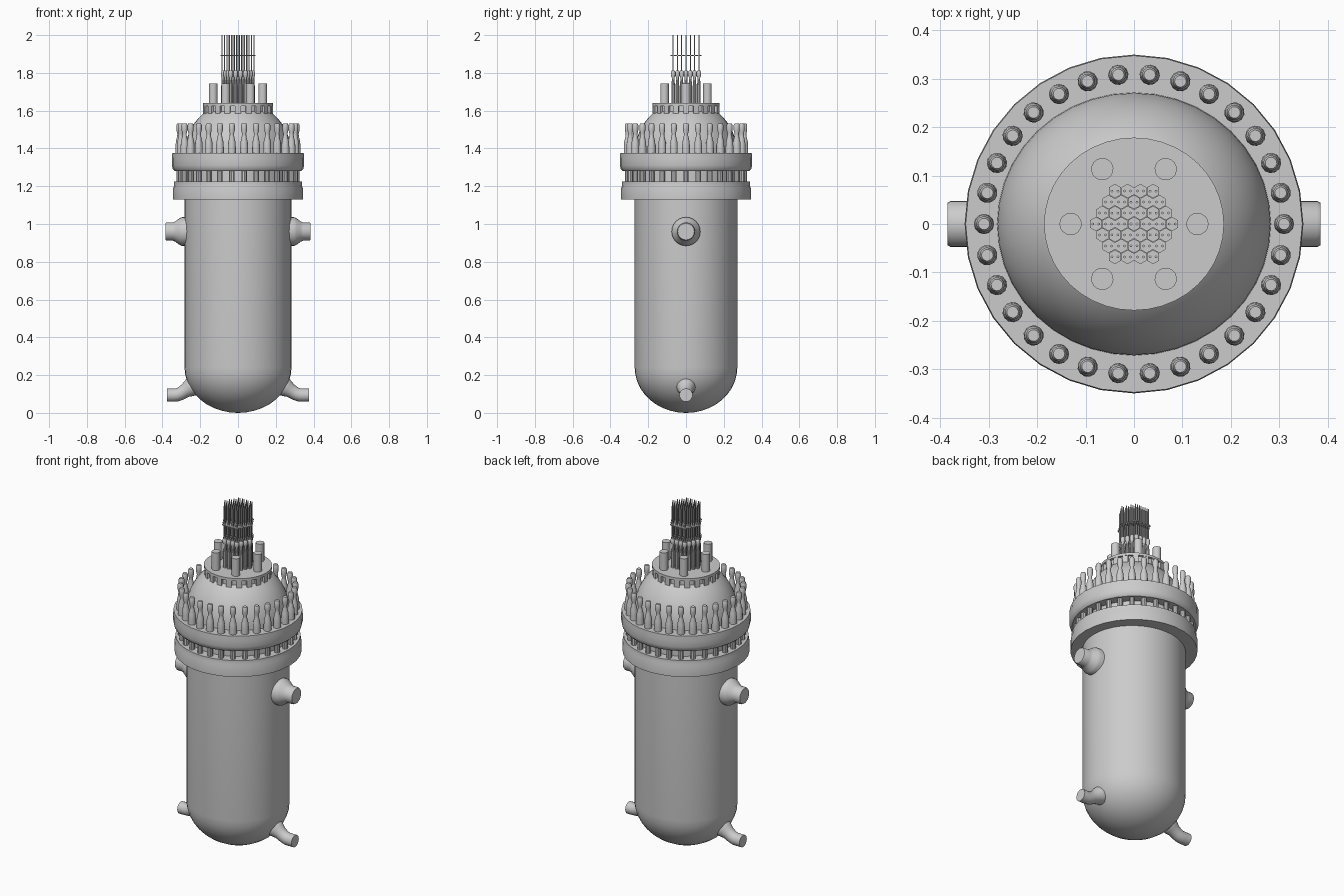
import bpy, bmesh, math
from mathutils import Matrix, Vector

if "Cube" in bpy.data.objects:
    bpy.data.objects.remove(bpy.data.objects["Cube"])

T = Matrix.Translation


def finish(name, bm, angle=35):
    bmesh.ops.recalc_face_normals(bm, faces=bm.faces)
    me = bpy.data.meshes.new(name)
    bm.to_mesh(me)
    bm.free()
    for p in me.polygons:
        p.use_smooth = True
    me.set_sharp_from_angle(angle=math.radians(angle))
    ob = bpy.data.objects.new(name, me)
    bpy.context.collection.objects.link(ob)
    return ob


def skin(bm, rings):
    n = len(rings[0])
    for a, b in zip(rings, rings[1:]):
        for i in range(n):
            j = (i + 1) % n
            bm.faces.new((a[i], a[j], b[j], b[i]))
    bm.faces.new(rings[0][::-1])
    bm.faces.new(rings[-1])


def lathe(name, profile, sides=32, places=(Matrix(),), phase=0.0, angle=35):
    """Closed turned shape from (radius, z) points, copied to every place."""
    bm = bmesh.new()
    for m in places:
        rings = []
        for r, z in profile:
            ring = []
            for i in range(sides):
                a = phase + math.tau * i / sides
                ring.append(bm.verts.new(m @ Vector((r * math.cos(a), r * math.sin(a), z))))
            rings.append(ring)
        skin(bm, rings)
    return finish(name, bm, angle)


def around(count, radius):
    return [Matrix.Rotation(math.tau * i / count, 4, 'Z') @ T((radius, 0, 0)) for i in range(count)]


OVAL = [Matrix.Diagonal((1, 0.96, 1, 1))]

# pressure vessel with domed bottom
R = 0.283
bottom = [(max(R * math.sin(t), 0.002), 0.24 - 0.24 * math.cos(t))
          for t in [math.pi / 2 * i / 10 for i in range(11)]]
lathe("vessel_body", bottom + [(R, 1.14)], 40, OVAL)

# flanges and the neck between them
lathe("lower_flange", [(0.27, 1.13), (0.343, 1.13), (0.343, 1.19), (0.338, 1.205),
                       (0.338, 1.225), (0.27, 1.225)], 32)
lathe("flange_neck", [(0.283, 1.22), (0.283, 1.285)], 32)
lathe("upper_flange", [(0.27, 1.28), (0.335, 1.28), (0.345, 1.29), (0.35, 1.31),
                       (0.35, 1.345), (0.348, 1.375), (0.27, 1.375)], 32)

# closure head dome
dome = [(R * math.cos(t), 1.37 + R * math.sin(t)) for t in [math.radians(6 * i) for i in range(10)]]
lathe("head_dome", dome, 40, OVAL)

# studs with bottle-shaped nuts
lathe("stud_shanks", [(0.015, 1.215), (0.015, 1.29)], 10, around(30, 0.31))
lathe("stud_nuts", [(0.021, 1.37), (0.021, 1.405), (0.019, 1.435), (0.012, 1.465),
                    (0.011, 1.478), (0.016, 1.497), (0.016, 1.523), (0.012, 1.533)],
      12, around(30, 0.31))

# slotted top platform
lathe("platform_core", [(0.172, 1.56), (0.172, 1.63)], 40, OVAL)
lathe("platform_rim", [(0.186, 1.625), (0.186, 1.64)], 40, OVAL)
bm = bmesh.new()
for m in around(20, 0.172):
    bmesh.ops.create_cube(bm, size=1, matrix=OVAL[0] @ m @ T((0, 0, 1.595)) @ Matrix.Diagonal((0.024, 0.03, 0.07, 1)))
finish("platform_blocks", bm)

# six instrument columns
lathe("instrument_columns", [(0.023, 1.63), (0.023, 1.745)], 16, around(6, 0.131))

# hexagonal cluster of rod drives
cells = []
for row in range(-3, 4):
    n = 7 - abs(row)
    for i in range(n):
        cells.append(T(((i - (n - 1) / 2) * 0.0262, row * 0.0227, 0)))
lathe("drive_tubes", [(0.0105, 1.63), (0.0105, 1.73), (0.0075, 1.76), (0.0075, 1.775),
                      (0.012, 1.785), (0.012, 1.805), (0.008, 1.812)], 10, cells)
lathe("hex_spacers", [(0.0148, 1.890), (0.0148, 1.896)], 6, cells, math.pi / 6)
rods = [c @ T((s * 0.0062, 0, 0)) for c in cells for s in (-1, 1)]
lathe("control_rods", [(0.0028, 1.80), (0.0028, 2.0)], 8, rods)

# upper nozzles, turned about x
prof = [(0.076, 0.24), (0.076, 0.297), (0.07, 0.31), (0.054, 0.332), (0.048, 0.345),
        (0.048, 0.378), (0.044, 0.385)]
lathe("upper_nozzles", prof, 24,
      [T((0, 0, 0.96)) @ Matrix.Rotation(s * math.pi / 2, 4, 'Y') for s in (-1, 1)])

# lower bent nozzles: x, z, radius, downward tilt in degrees
path = [(0.18, 0.175, 0.053, 30), (0.245, 0.138, 0.051, 30), (0.262, 0.128, 0.045, 30),
        (0.28, 0.117, 0.037, 30), (0.305, 0.102, 0.035, 24), (0.325, 0.095, 0.035, 8),
        (0.34, 0.094, 0.035, 0), (0.376, 0.094, 0.035, 0)]
bm = bmesh.new()
for s in (-1, 1):
    rings = []
    for x, z, r, tilt in path:
        t = math.radians(tilt)
        ring = []
        for i in range(20):
            a = math.tau * i / 20
            u = r * math.cos(a)
            ring.append(bm.verts.new((s * (x + u * math.sin(t)), r * math.sin(a), z + u * math.cos(t))))
        rings.append(ring)
    skin(bm, rings)
finish("lower_nozzles", bm)
